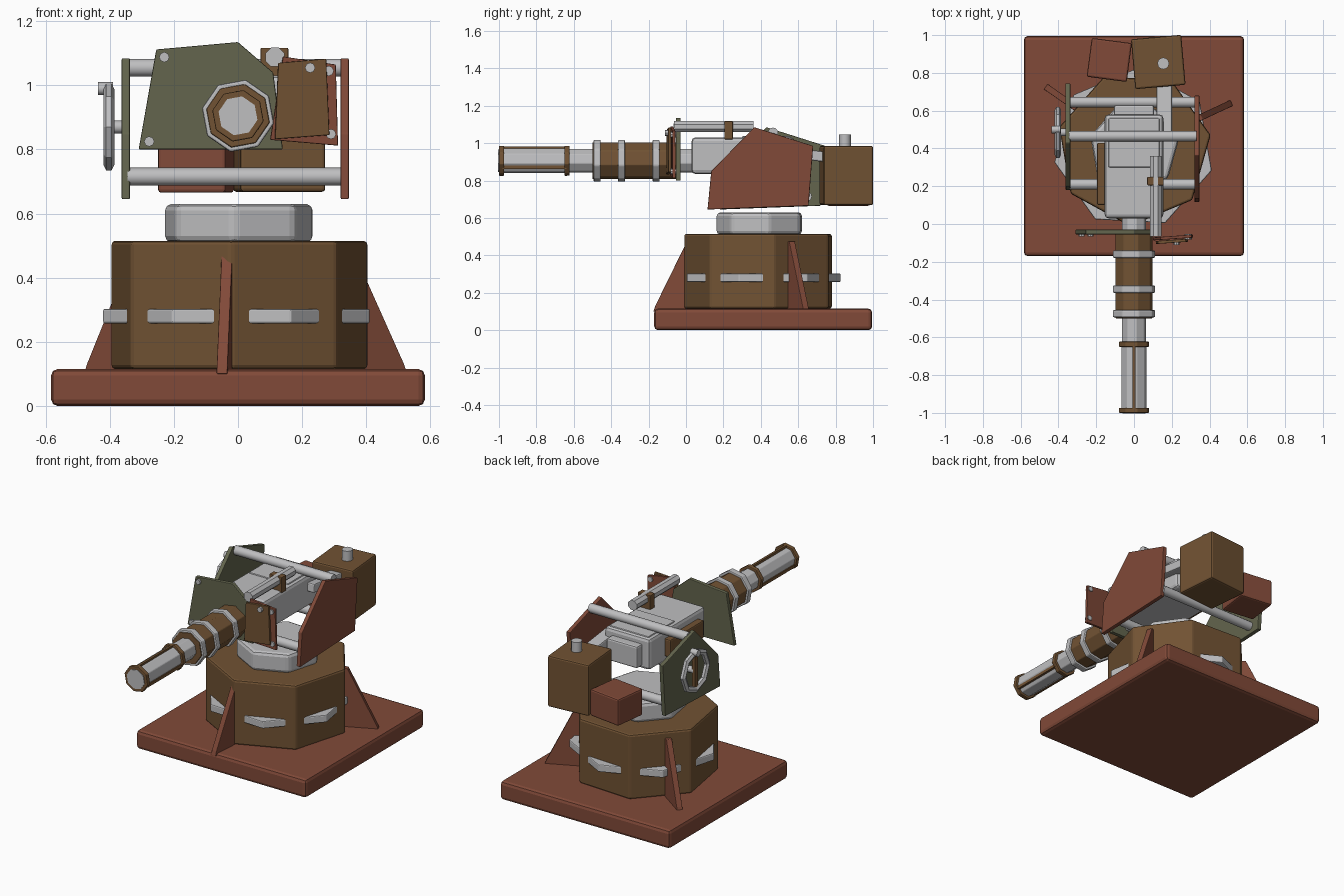
import bpy, bmesh, math
from mathutils import Vector, Matrix

if "Cube" in bpy.data.objects:
    bpy.data.objects.remove(bpy.data.objects["Cube"])


def mat(name, c):
    m = bpy.data.materials.new(name)
    m.diffuse_color = (*c, 1)
    m.use_nodes = True
    m.node_tree.nodes["Principled BSDF"].inputs["Base Color"].default_value = m.diffuse_color
    return m


RUST = mat("rust_red", (0.22, 0.068, 0.040))
BROWN = mat("brown", (0.165, 0.085, 0.033))
STEEL = mat("steel_grey", (0.52, 0.52, 0.53))
OLIVE = mat("olive", (0.125, 0.13, 0.075))


def finish(name, bm, material, bevel=0.0):
    bmesh.ops.recalc_face_normals(bm, faces=bm.faces[:])
    me = bpy.data.meshes.new(name)
    bm.to_mesh(me)
    bm.free()
    ob = bpy.data.objects.new(name, me)
    bpy.context.collection.objects.link(ob)
    me.materials.append(material)
    if bevel:
        b = ob.modifiers.new("bevel", 'BEVEL')
        b.width, b.segments, b.limit_method = bevel, 2, 'ANGLE'
        b.angle_limit = math.radians(25)
    return ob


def box(name, lo, hi, material, bevel=0.008, rot=0.0, axis='Z'):
    bm = bmesh.new()
    lo, hi = Vector(lo), Vector(hi)
    bmesh.ops.create_cube(bm, size=1)
    M = (Matrix.Translation((lo + hi) / 2) @ Matrix.Rotation(math.radians(rot), 4, axis)
         @ Matrix.Diagonal((*(hi - lo), 1)))
    bm.transform(M)
    return finish(name, bm, material, bevel)


def rod(name, p, q, r, material, sides=12, turn=0.0, bevel=0.0):
    """Prism of given side count from p to q."""
    p, q = Vector(p), Vector(q)
    bm = bmesh.new()
    bmesh.ops.create_cone(bm, cap_ends=True, segments=sides, radius1=r, radius2=r,
                          depth=(q - p).length,
                          matrix=Matrix.Rotation(math.radians(turn), 4, 'Z'))
    d = (q - p).normalized()
    bm.transform(Matrix.Translation((p + q) / 2) @ Vector((0, 0, 1)).rotation_difference(d).to_matrix().to_4x4())
    ob = finish(name, bm, material, bevel)
    if sides > 9:
        for f in ob.data.polygons:
            f.use_smooth = len(f.vertices) == 4
    return ob


def plate(name, pts, thick, M, material, bevel=0.004):
    """Extrude a 2D outline along local z, centred, then place it with M."""
    bm = bmesh.new()
    f = bm.faces.new([bm.verts.new((a, b, -thick / 2)) for a, b in pts])
    r = bmesh.ops.extrude_face_region(bm, geom=[f])
    bmesh.ops.translate(bm, vec=(0, 0, thick),
                        verts=[v for v in r['geom'] if isinstance(v, bmesh.types.BMVert)])
    bm.transform(M)
    return finish(name, bm, material, bevel)


def prism7(name, z0, z1, r, angle, material, bevel):
    """Seven-sided upright drum with one corner at the given angle."""
    bm = bmesh.new()
    pts = [(r * math.cos(math.radians(angle) + k * math.tau / 7),
            r * math.sin(math.radians(angle) + k * math.tau / 7)) for k in range(7)]
    bm.free()
    return plate(name, pts, z1 - z0, Matrix.Translation((0, 0.4, (z0 + z1) / 2)), material, bevel)


# axis frames: local (x, y, z) -> world (y, z, x) and (x, z, -y)
YZ = Matrix(((0, 0, 1, 0), (1, 0, 0, 0), (0, 1, 0, 0), (0, 0, 0, 1)))
XZ = Matrix(((1, 0, 0, 0), (0, 0, -1, 0), (0, 1, 0, 0), (0, 0, 0, 1)))

# --- base ---
box("base_slab", (-0.583, -0.17, 0), (0.583, 0.995, 0.115), RUST, 0.02)
prism7("pedestal_drum", 0.115, 0.515, 0.412, -93, BROWN, 0.012)
prism7("pedestal_band", 0.257, 0.303, 0.428, -67.3, STEEL, 0.006)
prism7("turntable_neck", 0.51, 0.63, 0.24, -93, STEEL, 0.02)
for i, a in enumerate((-95, 25, 145)):
    M = (Matrix.Translation((0, 0.4, 0)) @ Matrix.Rotation(math.radians(a), 4, 'Z') @ XZ)
    plate(f"gusset_{i}", [(0.3, 0.1), (0.575, 0.1), (0.565, 0.13), (0.395, 0.475), (0.3, 0.475)],
          0.034, M, RUST, 0.003)

# --- side plates and cross rods ---
side = [(0.115, 0.645), (0.135, 0.85), (0.365, 1.085), (0.68, 0.985), (0.655, 0.665)]
plate("right_side_plate", side, 0.026, Matrix.Translation((0.333, 0, 0)) @ YZ, RUST)
plate("left_side_plate", [(y + 0.065, z) for y, z in side], 0.026,
      Matrix.Translation((-0.35, 0, 0)) @ YZ, OLIVE)
for i, (y, z) in enumerate(((0.21, 0.715), (0.645, 0.715), (0.465, 1.055))):
    rod(f"cross_rod_{i}", (-0.345, y, z), (0.33, y, z), 0.028, STEEL)

# --- hand wheel ---
bm = bmesh.new()
N, K = 8, 6
rings = []
for i in range(N):
    t = math.tau * i / N
    rings.append([bm.verts.new((-0.403 + 0.017 * math.cos(math.tau * k / K),
                                0.485 + (0.118 + 0.02 * math.sin(math.tau * k / K)) * math.cos(t),
                                0.87 + (0.118 + 0.02 * math.sin(math.tau * k / K)) * math.sin(t)))
                  for k in range(K)])
for i in range(N):
    for k in range(K):
        a, b = rings[i], rings[(i + 1) % N]
        bm.faces.new((a[k], a[(k + 1) % K], b[(k + 1) % K], b[k]))
finish("hand_wheel", bm, STEEL)
box("hand_wheel_spoke", (-0.412, 0.468, 0.76), (-0.392, 0.502, 0.98), BROWN, 0.003)
rod("hand_wheel_axle", (-0.40, 0.485, 0.87), (-0.35, 0.485, 0.87), 0.02, STEEL)
rod("hand_wheel_knob", (-0.437, 0.5, 0.99), (-0.39, 0.5, 0.99), 0.02, STEEL)

# --- receiver ---
box("receiver", (-0.155, 0.03, 0.835), (0.155, 0.58, 1.03), STEEL, 0.02)
box("receiver_rear", (-0.105, 0.56, 0.855), (0.105, 0.63, 0.99), STEEL, 0.01)
box("receiver_lid", (-0.135, 0.3, 1.02), (0.135, 0.56, 1.038), STEEL, 0.006)
box("receiver_side_pad", (-0.195, 0.10, 0.87), (-0.15, 0.43, 0.98), BROWN)
box("feed_chute", (0.12, 0.46, 0.915), (0.20, 0.76, 0.97), STEEL, 0.008, -7, 'X')

# --- ammunition boxes ---
box("large_box", (-0.005, 0.725, 0.668), (0.262, 0.99, 0.985), BROWN, 0.01, 5)
rod("large_box_cap", (0.155, 0.85, 0.97), (0.155, 0.85, 1.047), 0.031, STEEL)
box("small_box", (-0.238, 0.765, 0.665), (-0.024, 0.972, 0.83), RUST, 0.01, -7.5)

# --- sight ---
rod("sight_tube", (0.115, -0.065, 1.088), (0.115, 0.36, 1.088), 0.032, STEEL, 8, 22.5)
box("sight_mount", (0.07, 0.205, 1.02), (0.157, 0.25, 1.117), BROWN, 0.004)

# --- front shield and overlapping patch panels ---


def at_y(y, tilt=0):
    return Matrix.Translation((0.2, y, 0)) @ Matrix.Rotation(math.radians(tilt), 4, 'Z') @ Matrix.Translation((-0.2, 0, 0)) @ XZ


plate("front_shield", [(-0.31, 0.80), (-0.255, 1.112), (0, 1.135), (0.11, 1.04), (0.14, 0.80)],
      0.025, at_y(-0.042), OLIVE)
plate("rust_patch", [(0.10, 0.83), (0.14, 1.09), (0.305, 1.065), (0.312, 0.812)],
      0.016, at_y(-0.072, 4), RUST, 0.003)
plate("brown_patch", [(0.115, 0.832), (0.125, 1.07), (0.275, 1.083), (0.285, 0.845)],
      0.016, at_y(-0.092, 4), BROWN, 0.003)
for i, (x, y, z) in enumerate(((-0.23, -0.066, 1.088), (-0.277, -0.066, 0.825), (0.29, -0.082, 0.848),
                               (0.283, -0.082, 1.045), (0.225, -0.112, 1.055))):
    rod(f"bolt_{i}", (x, y, z), (x, y + 0.03, z), 0.016, STEEL, 8)

# --- barrel ---
Z = 0.905


def barrel(name, y0, y1, r, material, bevel=0.004):
    return rod(name, (0, y0, Z), (0, y1, Z), r, material, 8, 12, bevel)


barrel("barrel_tube", -0.66, 0.06, 0.065, STEEL)
barrel("barrel_shroud", -0.50, -0.045, 0.101, BROWN)
for i, y in enumerate((-0.16, -0.345, -0.475)):
    barrel(f"shroud_band_{i}", y - 0.019, y + 0.019, 0.115, STEEL, 0.006)
barrel("muzzle", -0.992, -0.64, 0.068, STEEL)
for i, (a, b) in enumerate(((-1.0, -0.973), (-0.65, -0.623))):
    ob = barrel(f"muzzle_ring_{i}", a, b, 0.082, BROWN)
barrel("muzzle_face", -1.004, -0.998, 0.062, STEEL, 0)
for i, a in enumerate((90, 210, 330)):
    c, s = math.cos(math.radians(a)) * 0.068, Z + math.sin(math.radians(a)) * 0.068
    box(f"muzzle_bar_{i}", (c - 0.007, -0.98, s - 0.009), (c + 0.007, -0.64, s + 0.009), BROWN, 0)
